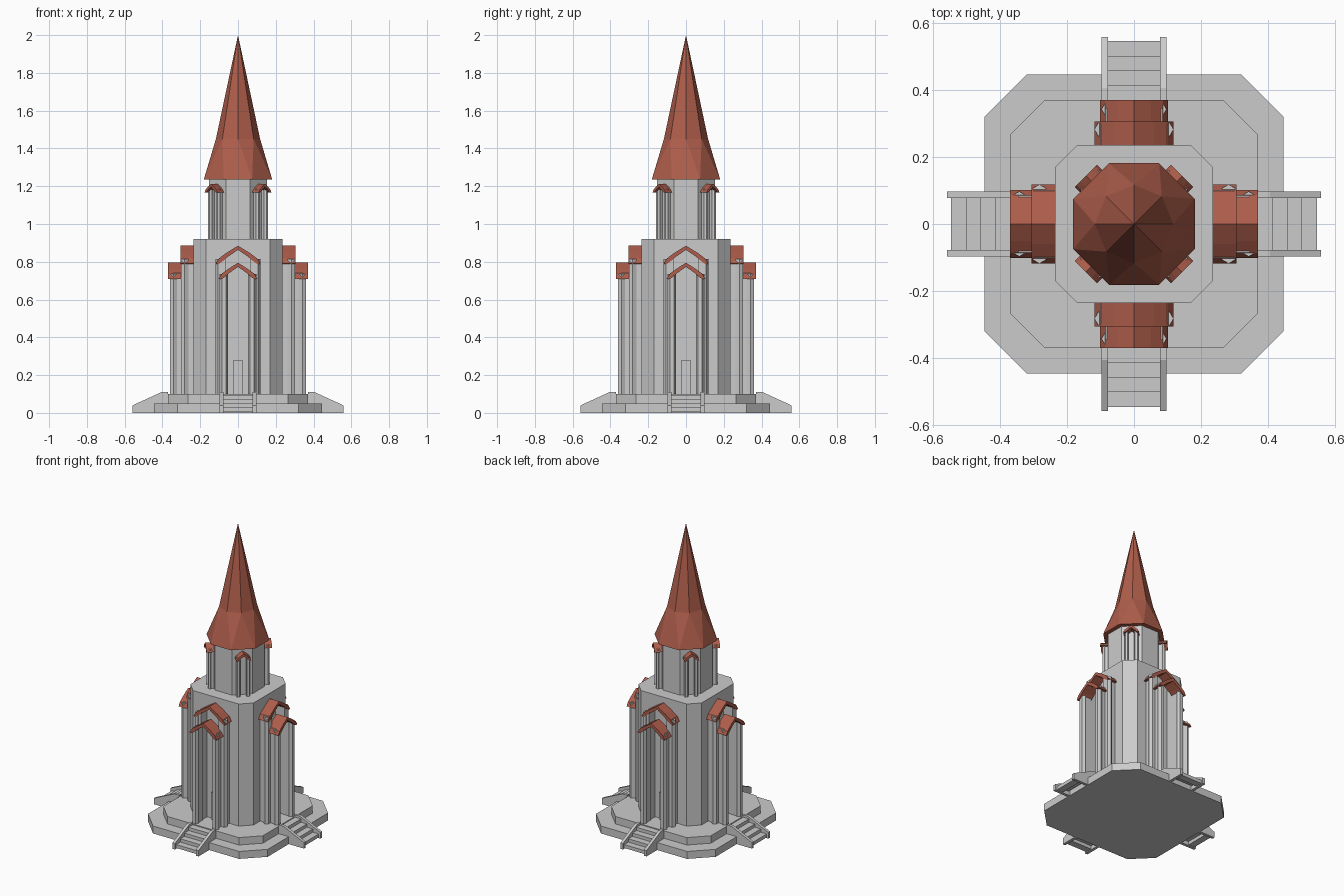
import bpy
from math import pi, cos, sin

if "Cube" in bpy.data.objects:
    bpy.data.objects.remove(bpy.data.objects["Cube"])

red = bpy.data.materials.new("red_tile")
red.diffuse_color = (0.42, 0.11, 0.07, 1)
red.use_nodes = True
red.node_tree.nodes["Principled BSDF"].inputs["Base Color"].default_value = red.diffuse_color


def mesh_object(name, verts, faces, mat=None, turn=0.0):
    mesh = bpy.data.meshes.new(name)
    mesh.from_pydata(verts, [], faces)
    obj = bpy.data.objects.new(name, mesh)
    bpy.context.collection.objects.link(obj)
    obj.rotation_euler.z = turn
    if mat:
        mesh.materials.append(mat)
    return obj


def loft(name, rings, mat=None, turn=0.0):
    """Closed solid through rings of equal point count."""
    n = len(rings[0])
    verts = [p for r in rings for p in r]
    faces = [tuple(reversed(range(n)))]
    for k in range(len(rings) - 1):
        a, b = k * n, (k + 1) * n
        faces += [(a + i, a + (i + 1) % n, b + (i + 1) % n, b + i) for i in range(n)]
    faces.append(tuple(range(len(verts) - n, len(verts))))
    return mesh_object(name, verts, faces, mat, turn)


def prism(name, pts, z0, z1, mat=None, turn=0.0):
    return loft(name, [[(x, y, z) for x, y in pts] for z in (z0, z1)], mat, turn)


def box(name, x0, x1, y0, y1, z0, z1, turn=0.0):
    return prism(name, [(x0, y0), (x1, y0), (x1, y1), (x0, y1)], z0, z1, None, turn)


def slab(name, prof, y0, y1, mat=None, turn=0.0):
    """Extrude an x-z profile along y."""
    return loft(name, [[(x, y, z) for x, z in prof] for y in (y0, y1)], mat, turn)


def ngon(r, n=8, phase=pi / 8, cx=0.0, cy=0.0):
    return [(cx + r * cos(phase + 2 * pi * i / n), cy + r * sin(phase + 2 * pi * i / n))
            for i in range(n)]


def chamfered(h, c):
    return [(h, -c), (h, c), (c, h), (-c, h), (-h, c), (-h, -c), (-c, -h), (c, -h)]


def hood(name, half, peak, eave, t, y0, y1, turn):
    """Pointed, slightly bowed roof band."""
    d = peak - eave
    right = [(0, peak), (half * 0.5, peak - d * 0.38), (half * 0.85, peak - d * 0.7), (half, eave)]
    under = [(half * 0.88, eave - t * 0.1), (half * 0.75, peak - d * 0.7 - t),
             (half * 0.45, peak - d * 0.38 - t), (0, peak - t)]
    side = right + under
    left = [(-x, z) for x, z in reversed(side[1:-1])]
    return slab(name, side + left, y0, y1, red, turn)


# Stepped base and tower body
prism("base_lower", chamfered(0.445, 0.32), 0, 0.05)
prism("base_upper", chamfered(0.37, 0.265), 0.05, 0.10)
prism("tower_body", chamfered(0.235, 0.17), 0.10, 0.92)
prism("tower_drum", ngon(0.166), 0.92, 1.25)

# Flared octagonal spire, upper ring turned half a step from the eaves
eave = [(x, y, 1.235) for x, y in ngon(0.196)]
kink = [(x, y, 1.45) for x, y in ngon(0.117, phase=pi / 4)]
faces = [tuple(reversed(range(8)))]
for i in range(8):
    j = (i + 1) % 8
    faces += [(i, j, 8 + i), (j, 8 + j, 8 + i), (8 + i, 8 + j, 16)]
mesh_object("spire", eave + kink + [(0, 0, 2.0)], faces, red)

for k in range(4):
    a = k * pi / 2

    # Tall stepped portal: two pairs of piers with columns and pointed hoods
    for s in (-1, 1):
        x0, x1 = sorted((s * 0.06, s * 0.085))
        box("outer_pier", x0, x1, -0.345, -0.29, 0.10, 0.74, a)
        x0, x1 = sorted((s * 0.065, s * 0.10))
        box("inner_pier", x0, x1, -0.30, -0.225, 0.10, 0.82, a)
        prism("outer_column", ngon(0.022, 6, 0, s * 0.075, -0.342), 0.10, 0.735, None, a)
        prism("inner_column", ngon(0.022, 6, 0, s * 0.096, -0.282), 0.10, 0.815, None, a)
    hood("outer_hood", 0.102, 0.795, 0.71, 0.022, -0.37, -0.285, a)
    hood("inner_hood", 0.118, 0.885, 0.79, 0.022, -0.305, -0.225, a)
    box("door", -0.025, 0.025, -0.25, -0.23, 0.10, 0.28, a)

    # Stairs with sloping side walls
    for i in range(4):
        y = -0.545 + i * 0.044
        box("stair_tread", -0.085, 0.085, y, y + 0.046, 0.005 + i * 0.022, 0.028 + i * 0.022, a)
    side = [(-0.558, 0), (-0.37, 0), (-0.37, 0.11), (-0.405, 0.11), (-0.558, 0.04)]
    for s in (-1, 1):
        loft("stair_side_wall", [[(s * x, y, z) for y, z in side] for x in (0.078, 0.097)], None, a)

    # Small buttress niches on the diagonal faces of the drum
    d = a + pi / 4
    for s in (-1, 1):
        prism("drum_column", ngon(0.013, 6, 0, s * 0.03, -0.178), 0.92, 1.185, None, d)
        x0, x1 = sorted((s * 0.022, s * 0.036))
        box("drum_pier", x0, x1, -0.175, -0.145, 0.92, 1.185, d)
    hood("drum_hood", 0.047, 1.213, 1.168, 0.016, -0.203, -0.145, d)

# Consistent outward normals
import bmesh
for obj in bpy.context.collection.objects:
    bm = bmesh.new()
    bm.from_mesh(obj.data)
    bmesh.ops.recalc_face_normals(bm, faces=bm.faces)
    bm.to_mesh(obj.data)
    bm.free()
